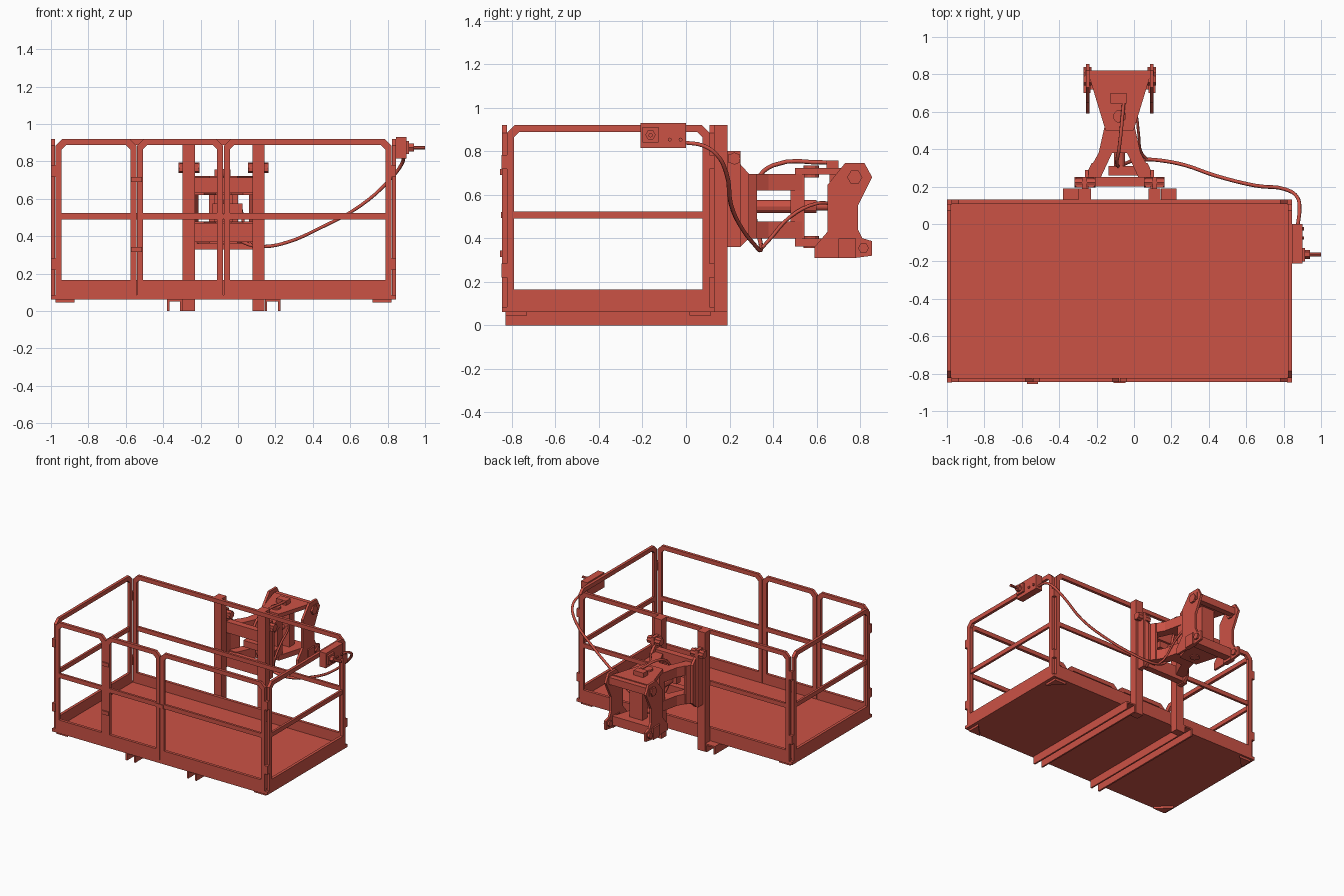
import bpy, bmesh, math
from mathutils import Vector

if "Cube" in bpy.data.objects:
    bpy.data.objects.remove(bpy.data.objects["Cube"])

red = bpy.data.materials.new("safety_red")
red.diffuse_color = (0.60, 0.085, 0.06, 1)
red.use_nodes = True
red.node_tree.nodes["Principled BSDF"].inputs["Base Color"].default_value = red.diffuse_color
CX = -0.077  # centre line of the mast and coupler


def finish(name, bm):
    bmesh.ops.recalc_face_normals(bm, faces=bm.faces)
    me = bpy.data.meshes.new(name)
    bm.to_mesh(me)
    bm.free()
    me.materials.append(red)
    ob = bpy.data.objects.new(name, me)
    bpy.context.collection.objects.link(ob)
    return ob


def place(axis, u, v, w):
    """Map profile coords (u, v) and depth w along the given axis to xyz."""
    return {"x": (w, u, v), "y": (u, w, v), "z": (u, v, w)}[axis]


def prism(name, pts, axis, a, b):
    bm = bmesh.new()
    lo = [bm.verts.new(place(axis, u, v, a)) for u, v in pts]
    hi = [bm.verts.new(place(axis, u, v, b)) for u, v in pts]
    n = len(pts)
    bm.faces.new(lo)
    bm.faces.new(hi)
    for i in range(n):
        j = (i + 1) % n
        bm.faces.new((lo[i], lo[j], hi[j], hi[i]))
    return finish(name, bm)


def box(name, x0, x1, y0, y1, z0, z1):
    return prism(name, [(x0, y0), (x1, y0), (x1, y1), (x0, y1)], "z", z0, z1)


def rod(name, axis, u, v, a, b, r, n=12):
    pts = [(u + r * math.cos(2 * math.pi * i / n), v + r * math.sin(2 * math.pi * i / n)) for i in range(n)]
    return prism(name, pts, axis, a, b)


def outline(u0, u1, z0, z1, c):
    return [(u0, z0), (u1, z0), (u1, z1 - c), (u1 - c, z1), (u0 + c, z1), (u0, z1 - c)]


def rail_panel(name, axis, u0, u1, a, b, left=0.032, right=0.032):
    """Railing frame with cut top corners, solid toe board and a mid rail."""
    outer = outline(u0, u1, 0.085, 0.92, 0.036)
    inner = outline(u0 + left, u1 - right, 0.165, 0.888, 0.024)
    bm = bmesh.new()
    loops = [[bm.verts.new(place(axis, u, v, w)) for u, v in pts]
             for pts, w in ((outer, a), (outer, b), (inner, b), (inner, a))]
    for k in range(4):
        p, q = loops[k], loops[(k + 1) % 4]
        for i in range(6):
            j = (i + 1) % 6
            bm.faces.new((p[i], p[j], q[j], q[i]))
    finish(name, bm)
    t = (b - a) * 0.1
    prism(name + "_mid_rail", [(u0 + left, .49), (u1 - right, .49), (u1 - right, .523), (u0 + left, .523)],
          axis, a + t, b - t)


def hose(name, pts, r):
    cu = bpy.data.curves.new(name, "CURVE")
    cu.dimensions = "3D"
    cu.bevel_depth, cu.bevel_resolution, cu.resolution_u = r, 1, 4
    cu.use_fill_caps = True
    sp = cu.splines.new("BEZIER")
    sp.bezier_points.add(len(pts) - 1)
    for bp, p in zip(sp.bezier_points, pts):
        bp.co = p
        bp.handle_left_type = bp.handle_right_type = "AUTO"
    cu.materials.append(red)
    bpy.context.collection.objects.link(bpy.data.objects.new(name, cu))


# Floor and triangular corner feet
box("floor", -1, .845, -.845, .13, .062, .085)
for x, sx in ((-.975, 1), (.82, -1)):
    for y, sy in ((-.83, 1), (.115, -1)):
        prism("corner_foot", [(x, y), (x + .1 * sx, y), (x, y + .1 * sy)], "z", .045, .062)

# Railings: three front sections, full back, two sides
rail_panel("front_left_railing", "y", -.975, -.544, -.845, -.823)
rail_panel("front_gate", "y", -.541, -.079, -.845, -.823)
rail_panel("front_right_railing", "y", -.076, .82, -.845, -.823)
rail_panel("back_railing", "y", -.975, .82, .108, .13)
rail_panel("left_railing", "x", -.823, .108, -1, -.978)
rail_panel("right_railing", "x", -.823, .108, .823, .845)

# Corner hinge blocks and gate hinges
for z in (.22, .717):
    for x0, x1 in ((-1, -.972), (.817, .845)):
        for y0, y1 in ((-.848, -.82), (.105, .13)):
            box("corner_hinge", x0, x1, y0, y1, z, z + .065)
for z in (.315, .69):
    box("gate_hinge", -.572, -.512, -.855, -.84, z, z + .028)
box("gate_latch", -.11, -.045, -.85, -.84, .493, .52)

# Fork pockets, mast posts and hinge lugs, mirrored about the mast centre
for s in (-1, 1):
    def sbox(name, d0, d1, *yz):
        a, b = sorted((CX + s * d0, CX + s * d1))
        return box(name, a, b, *yz)

    sbox("fork_pocket_outer_wall", .29, .303, -.83, .19, 0, .062)
    sbox("fork_pocket_inner_wall", .221, .233, -.83, .19, 0, .062)
    sbox("fork_pocket_top", .221, .303, -.83, .19, .052, .063)
    sbox("mast_post", .154, .22, .13, .19, 0, .92)
    sbox("mast_lug", .175, .2, .185, .25, .36, .80)
    sbox("hook_block", .138, .234, .195, .245, .745, .788)
    rod("hook_pin", "x", .222, .766, CX + s * .13, CX + s * .24, .028, 8)
    # Slanted side cheek between mast and arm
    prism("mast_cheek", [(.19, .36), (.25, .36), (.29, .40), (.29, .695), (.245, .745), (.19, .80)],
          "x", CX + s * .165, CX + s * .185)
    # Forked arms, upper and lower
    for z0, z1 in ((.40, .478), (.62, .695)):
        pts = [(CX + s * d, y) for d, y in
               ((.19, .24), (.105, .24), (.04, .38), (0, .38), (0, .545), (.075, .545), (.112, .38))]
        prism("forked_arm", pts, "z", z0, z1)
    # Leg web joining the upper and lower arms near the mast
    prism("arm_web", [(CX + s * d, y) for d, y in ((.17, .25), (.185, .25), (.150, .325), (.135, .325))],
          "z", .40, .695)
    sbox("neck_web", .045, .078, .48, .545, .40, .695)

    # Coupler side plates
    prism("coupler_side_plate",
          [(.73, .745), (.82, .745), (.855, .68), (.79, .55), (.79, .44), (.81, .40), (.855, .387),
           (.855, .32), (.78, .31), (.59, .31), (.59, .36), (.65, .43), (.65, .645)],
          "x", CX + s * .162, CX + s * .18)
    sbox("lower_coupler_block", .155, .192, .70, .78, .31, .40)
    rod("upper_coupler_pin", "x", .775, .68, CX + s * .15, CX + s * .194, .035, 6)
    rod("lower_coupler_pin", "x", .815, .355, CX + s * .15, CX + s * .194, .025, 6)

# Cross beams linking the mast posts
box("upper_cross_beam", -.27, .115, .2, .25, .63, .715)
box("lower_cross_beam", -.27, .115, .2, .25, .37, .47)

# Tilt cylinder and rod in the arm window
rod("tilt_cylinder", "y", CX, .545, .28, .6, .03)
rod("tilt_rod", "y", CX, .545, .6, .70, .017)
box("cylinder_mount", CX - .06, CX + .1, .26, .31, .525, .575)

# Tapered coupler plates, tie tube and centre column
taper = [(CX + d, y) for d, y in ((-.075, .50), (.075, .50), (.16, .78), (-.16, .78))]
prism("coupler_top_plate", taper, "z", .692, .722)
prism("coupler_bottom_plate", taper, "z", .362, .40)
rod("pivot_upper", "z", CX, .575, .68, .735, .035)
rod("pivot_lower", "z", CX, .575, .355, .41, .035)
box("coupler_column", CX - .055, CX + .055, .66, .72, .40, .692)
box("coupler_tie_bar", -.262, .108, .775, .82, .66, .715)
box("coupler_lower_bar", -.24, .085, .72, .78, .33, .39)

# Control box with knob, lever and buttons
box("control_box", .845, .90, -.21, 0, .815, .93)
box("switch_plate", .90, .915, -.2, -.127, .84, .91)
rod("switch_knob", "x", -.163, .875, .915, .94, .024, 6)
rod("switch_lever", "x", -.163, .873, .94, 1.0, .01, 8)
for y in (-.075, -.025):
    rod("button", "x", y, .853, .90, .91, .009, 8)

# Control hose from the box down to the coupler and over the top
hose("control_hose", [(.875, -.01, .84), (.885, .08, .825), (.875, .14, .785), (.81, .185, .70),
                      (.65, .205, .56), (.43, .26, .44), (.27, .315, .37), (.14, .34, .345),
                      (.06, .345, .355), (.0, .34, .39), (-.06, .318, .48), (-.092, .33, .67),
                      (-.08, .40, .735), (-.055, .65, .748)], .010)
hose("branch_hose", [(.07, .345, .352), (.04, .38, .39), (.025, .48, .50), (.005, .60, .56), (-.04, .67, .56)], .008)
box("hose_connector", -.125, -.04, .645, .70, .72, .757)
